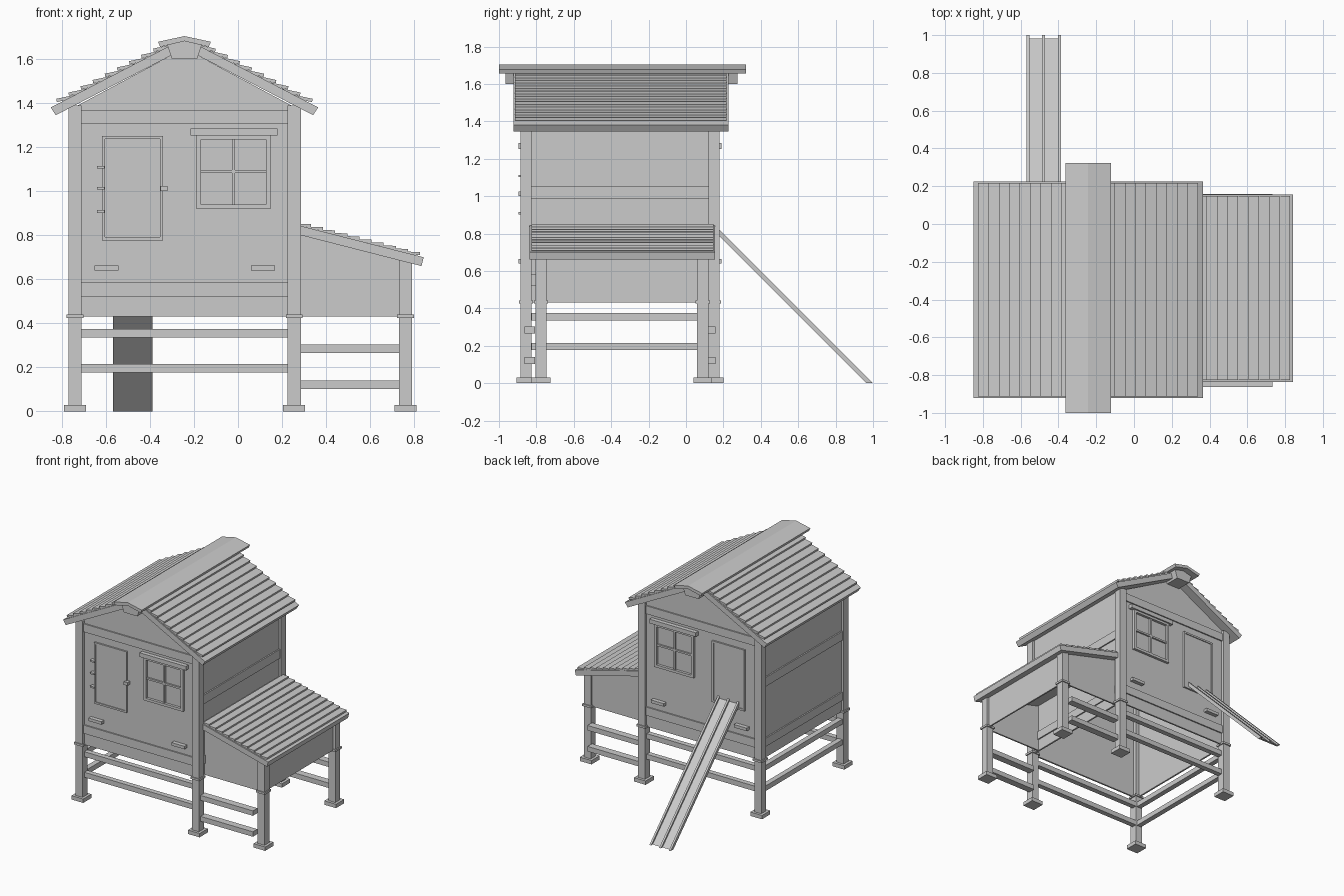
import bpy, bmesh
from math import cos, sin, radians

if "Cube" in bpy.data.objects:
    bpy.data.objects.remove(bpy.data.objects["Cube"])

CX, CY = -0.243, -0.3525      # middle of the main house


def prism(name, pts, a0, a1, axis='Y'):
    """Extrude a profile along Y (points are x,z) or along X (points are y,z)."""
    bm = bmesh.new()

    def co(p, a):
        return (p[0], a, p[1]) if axis == 'Y' else (a, p[0], p[1])
    lo = [bm.verts.new(co(p, a0)) for p in pts]
    hi = [bm.verts.new(co(p, a1)) for p in pts]
    n = len(pts)
    bm.faces.new(lo)
    bm.faces.new(hi[::-1])
    for i in range(n):
        j = (i + 1) % n
        bm.faces.new((lo[i], hi[i], hi[j], lo[j]))
    bmesh.ops.recalc_face_normals(bm, faces=bm.faces)
    me = bpy.data.meshes.new(name)
    bm.to_mesh(me)
    bm.free()
    ob = bpy.data.objects.new(name, me)
    bpy.context.collection.objects.link(ob)
    return ob


def box(name, x0, x1, y0, y1, z0, z1):
    return prism(name, [(x0, z0), (x1, z0), (x1, z1), (x0, z1)], y0, y1)


def mx(pts):
    return [(2 * CX - x, z) for x, z in pts]


def board(tip, angle, length, thick):
    """Profile of a lapped board rising to +x from its lower tip."""
    c, s = cos(radians(angle)), sin(radians(angle))
    x, z = tip
    return [(x, z), (x + c * length, z + s * length),
            (x + c * length - s * thick, z + s * length + c * thick),
            (x - s * thick, z + c * thick)]


def post(name, x, y, top):
    box(name, x - .03, x + .03, y - .03, y + .03, .03, top)
    box(name + "_foot", x - .05, x + .05, y - .05, y + .05, 0, .03)
    box(name + "_collar", x - .038, x + .038, y - .038, y + .038, .425, .441)


# Posts
for x in (-.74, .255):
    for y in (-.855, .15):
        post("main_post", x, y, 1.39)
for y in (-.775, .09):
    post("nest_post", .76, y, .70)

# Front and back, mirrored about the house middle
for side, s in (("front", 1), ("back", -1)):
    def fbox(name, x0, x1, d0, d1, z0, z1):
        # d is the distance outward from the wall plane
        a, b = (CY - s * (.511 + d) for d in (d0, d1))
        return box(side + "_" + name, x0, x1, min(a, b), max(a, b), z0, z1)

    wall = [(-.745, .43), (.259, .43), (.259, 1.38), (-.18, 1.615), (-.306, 1.615), (-.745, 1.38)]
    prism(side + "_wall", wall, CY - s * .511, CY - s * .498)
    fbox("top_rail", -.71, .225, -.005, .01, 1.305, 1.368)
    fbox("bottom_rail", -.71, .225, -.005, .01, .52, .585)
    # Door with raised frame
    fbox("door_panel", -.605, -.353, -.005, .006, .79, 1.237)
    for x in (-.618, -.354):
        fbox("door_stile", x, x + .014, -.005, .013, .777, 1.25)
    for z in (.777, 1.236):
        fbox("door_crosspiece", -.604, -.354, -.005, .013, z, z + .014)
    if s == 1:
        for z in (.908, 1.013, 1.108):
            fbox("hinge", -.64, -.605, 0, .031, z - .006, z + .006)
        fbox("latch", -.352, -.32, 0, .031, 1.0, 1.024)
    # Window with glazing bars
    for x in (-.188, .127):
        fbox("window_stile", x, x + .02, -.005, .02, .92, 1.255)
    for z in (.92, 1.235):
        fbox("window_crosspiece", -.168, .127, -.005, .02, z, z + .02)
    fbox("window_upright_bar", -.027, -.013, -.005, .013, .94, 1.235)
    fbox("window_level_bar", -.168, .127, -.005, .013, 1.083, 1.097)
    fbox("window_lintel", -.216, .18, -.005, .031, 1.252, 1.284)
    # Handles
    for x in (-.652, .058):
        fbox("handle", x, x + .11, 0, .031, .64, .663)
    # Open fence rails below the floor
    for z in (.177, .336):
        fbox("fence_rail", -.712, .228, -.04, 0, z, z + .039)
    for z in (.103, .265):
        fbox("nest_fence_rail", .283, .732, -.055, 0, z, z + .038)

# Side walls with rails
for side, s in (("left", -1), ("right", 1)):
    def sbox(name, d0, d1, z0, z1):
        a, b = CX + s * d0, CX + s * d1
        box(side + "_" + name, min(a, b), max(a, b), -.83, .125, z0, z1)
    sbox("wall", .495, .508, .43, 1.39)
    sbox("middle_rail", .503, .518, .985, 1.055)
    sbox("bottom_rail", .503, .518, .52, .585)
for z in (.177, .336):
    box("left_fence_rail", -.76, -.72, -.827, .122, z, z + .039)

# Main roof: two sloping decks with lapped boards
SL = .518
deck = [(-.827, 1.345), (-.29, 1.345 + .537 * SL), (-.29, 1.38 + .56 * SL), (-.85, 1.38)]
boards = []
for i in range(9):
    x = -.822 + .055 * i
    boards.append(board((x, 1.38 + (x + .85) * SL + .010), 12, .088, .015))
for side, f in (("left", list), ("right", mx)):
    prism(side + "_roof_deck", f(deck), -.922, .226)
    for b in boards:
        prism(side + "_roof_board", f(b), -.914, .217)

# Ridge beam and cap
prism("ridge_beam", [(-.30, 1.6), (-.186, 1.6), (-.163, 1.668), (CX, 1.685), (-.323, 1.668)], -.965, .275)
prism("ridge_cap", [(-.353, 1.655), (CX, 1.681), (-.133, 1.655), (-.123, 1.678), (CX, 1.704), (-.363, 1.678)],
      -1.0, .322)

# Nest box on the right
for name, y in (("nest_front_wall", -.79), ("nest_back_wall", .093)):
    prism(name, [(.26, .43), (.765, .43), (.765, .69), (.26, .82)], y, y + .012)
box("nest_end_wall", .76, .772, -.78, .095, .43, .69)
prism("nest_roof_deck", [(.27, .804), (.833, .66), (.843, .70), (.27, .846)], -.836, .155)
for i in range(10):
    x = .826 - .055 * i
    b = board((-x, .70 + (.84 - x) * .256 + .006), 2, .075 if i < 9 else .05, .014)
    prism("nest_roof_board", [(-p, z) for p, z in b], -.827, .147)

# Ramp at the back door
prism("ramp_plank", [(.16, .805), (.965, 0), (.982, 0), (.16, .822)], -.565, -.388, 'X')
for x in (-.568, -.486, -.402):
    prism("ramp_rail", [(.16, .805), (.965, 0), (1.0, 0), (.16, .84)], x, x + .015, 'X')
